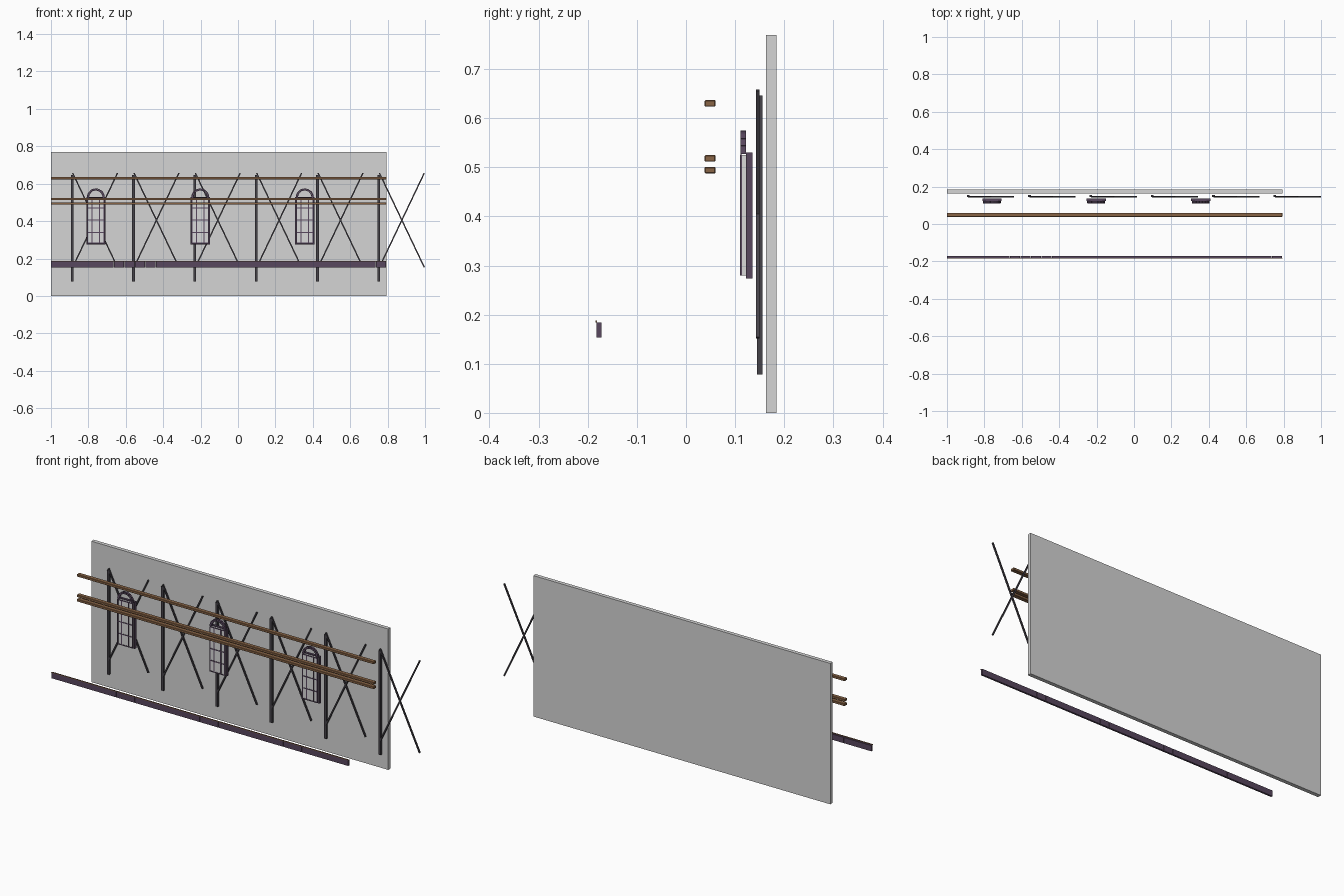
import bpy, bmesh, math
from mathutils import Matrix, Vector

cube = bpy.data.objects.get("Cube")
if cube:
    bpy.data.objects.remove(cube, do_unlink=True)


def material(name, color):
    m = bpy.data.materials.new(name)
    m.use_nodes = True
    m.diffuse_color = (*color, 1)
    m.node_tree.nodes["Principled BSDF"].inputs["Base Color"].default_value = (*color, 1)
    return m


GREY = material("wall_grey", (0.66, 0.66, 0.66))
GLASS = material("glass_grey", (0.7, 0.7, 0.7))
IRON = material("dark_iron", (0.06, 0.054, 0.066))
PLUM = material("plum_stone", (0.098, 0.063, 0.112))
WOOD = material("brown_wood", (0.25, 0.13, 0.062))


def finish(bm, name, mat, bevel=0):
    me = bpy.data.meshes.new(name)
    bmesh.ops.recalc_face_normals(bm, faces=bm.faces)
    bm.to_mesh(me)
    bm.free()
    me.materials.append(mat)
    ob = bpy.data.objects.new(name, me)
    bpy.context.collection.objects.link(ob)
    if bevel:
        mod = ob.modifiers.new("edge_bevel", "BEVEL")
        mod.width = bevel
        mod.segments = 1
    return ob


def add_box(bm, x, y, z):
    """Add a box from three (low, high) ranges."""
    mid = Vector([(a + b) / 2 for a, b in (x, y, z)])
    size = [b - a for a, b in (x, y, z)]
    mat = Matrix.Translation(mid) @ Matrix.Diagonal((*size, 1))
    bmesh.ops.create_cube(bm, size=1, matrix=mat)


def box(name, mat, x, y, z, bevel=0):
    bm = bmesh.new()
    add_box(bm, x, y, z)
    return finish(bm, name, mat, bevel)


LEFT, RIGHT = -1.0, 0.793
SPAN = (LEFT, RIGHT)

# Back wall
box("back_wall", GREY, SPAN, (0.163, 0.184), (0, 0.769))

# Long wooden rails
for name, z in (("lower_rail", 0.494), ("middle_rail", 0.518), ("upper_rail", 0.63)):
    box(name, WOOD, SPAN, (0.038, 0.06), (z - 0.0065, z + 0.0065), 0.0015)

# Kerb of stone blocks with a thin trim line
bm = bmesh.new()
count = 32
step = (RIGHT - LEFT) / count
for i in range(count):
    x = LEFT + i * step
    add_box(bm, (x, x + step - 0.0005), (-0.182, -0.172), (0.153, 0.184))
finish(bm, "kerb_blocks", PLUM)
box("kerb_trim", WOOD, SPAN, (-0.184, -0.181), (0.184, 0.188))


# Posts with crossed braces
def cross_brace(name, x0, x1, z0, z1):
    bm = bmesh.new()
    length = math.hypot(x1 - x0, z1 - z0)
    lean = math.atan2(x1 - x0, z1 - z0)
    centre = Matrix.Translation(((x0 + x1) / 2, 0.146, (z0 + z1) / 2))
    for side in (-1, 1):
        bmesh.ops.create_cube(bm, size=1, matrix=centre @ Matrix.Rotation(side * lean, 4, "Y")
                              @ Matrix.Diagonal((0.007, 0.008, length, 1)))
    finish(bm, name, IRON)


for i in range(6):
    x = -0.887 + i * 0.328
    box(f"post_{i + 1}", IRON, (x - 0.007, x + 0.007), (0.145, 0.156), (0.078, 0.646))
    cross_brace(f"cross_brace_{i + 1}", x + 0.003, x + 0.243, 0.153, 0.657)


# Arched windows
def window(i, cx):
    half, front, mid, back = 0.051, 0.111, 0.122, 0.135
    bottom, top = 0.274, 0.53
    # Rear surround
    bm = bmesh.new()
    for s in (-1, 1):
        xs = sorted((cx + s * half, cx + s * (half - 0.008)))
        add_box(bm, xs, (mid, back), (bottom, top))
    inner = (cx - half + 0.008, cx + half - 0.008)
    add_box(bm, inner, (mid, back), (bottom, bottom + 0.008))
    add_box(bm, inner, (mid, back), (top - 0.008, top))
    finish(bm, f"window_surround_{i}", PLUM)
    # Glass pane
    box(f"window_glass_{i}", GLASS, (cx - 0.044, cx + 0.044), (front + 0.001, mid), (0.28, 0.525))
    # Glazing bars
    bm = bmesh.new()
    bar = 0.0025
    for dx in (-0.044, -0.02, 0.02, 0.044):
        add_box(bm, (cx + dx - bar, cx + dx + bar), (front - 0.001, front + 0.003), (0.28, 0.525))
    for z in (0.282, 0.34, 0.405, 0.469, 0.523):
        add_box(bm, (cx - 0.044, cx + 0.044), (front - 0.001, front + 0.003), (z - bar, z + bar))
    finish(bm, f"glazing_bars_{i}", PLUM)
    # Arch of wedge stones
    bm = bmesh.new()
    stones = 9
    for k in range(stones):
        a = math.pi * k / stones + 0.01
        b = math.pi * (k + 1) / stones - 0.01
        ring = [bm.verts.new((cx + r * math.cos(t), front, 0.527 + r * math.sin(t)))
                for r, t in ((0.036, a), (0.048, a), (0.048, b), (0.036, b))]
        face = bm.faces.new(ring)
        ext = bmesh.ops.extrude_face_region(bm, geom=[face], use_keep_orig=True)
        new = [v for v in ext["geom"] if isinstance(v, bmesh.types.BMVert)]
        bmesh.ops.translate(bm, verts=new, vec=(0, mid - front, 0))
    finish(bm, f"window_arch_{i}", PLUM)


for i, cx in enumerate((-0.76, -0.202, 0.357), 1):
    window(i, cx)
